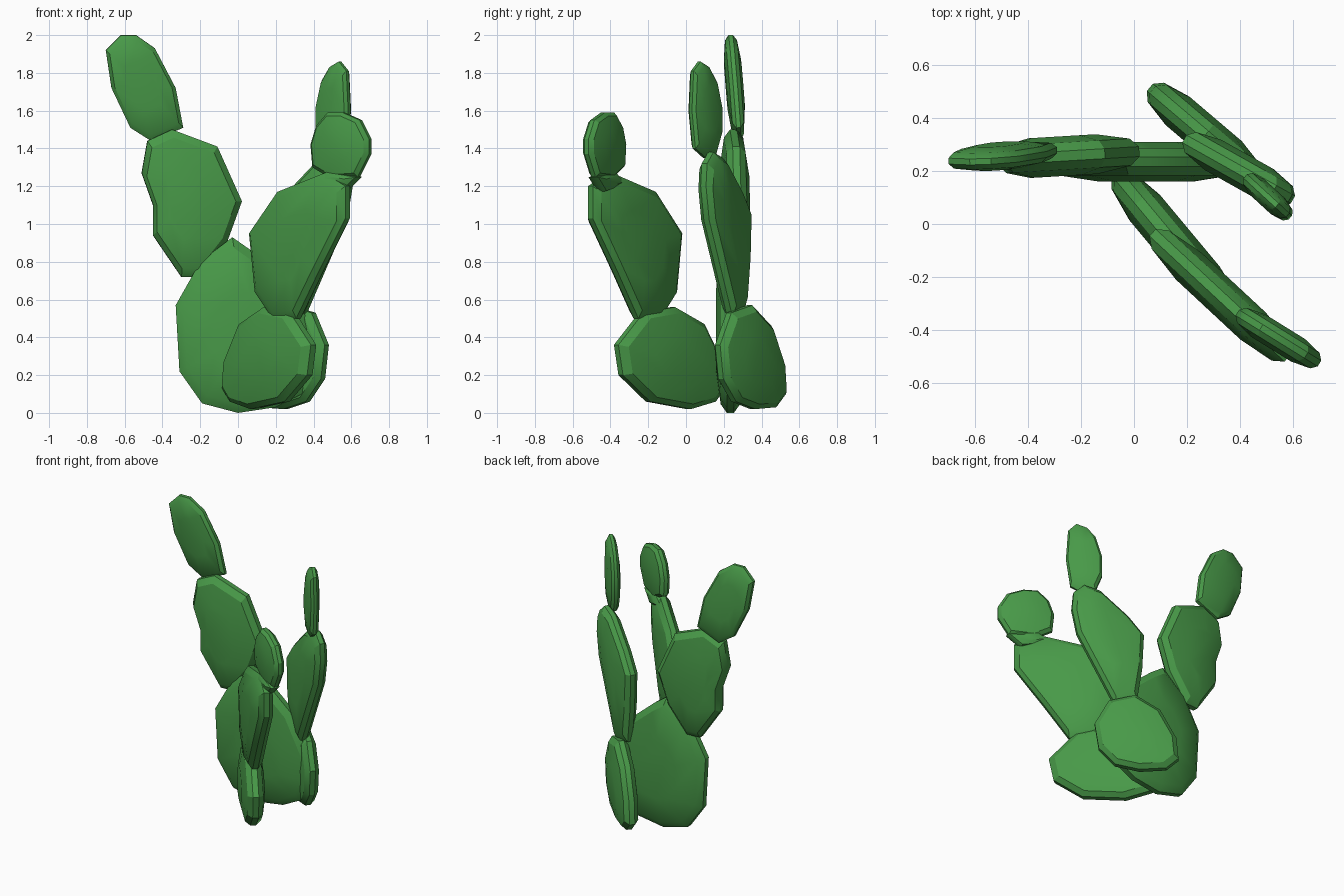
import bpy
import bmesh
from mathutils import Vector

default_cube = bpy.data.objects.get("Cube")
if default_cube:
    bpy.data.objects.remove(default_cube, do_unlink=True)


def make_material(name, color):
    material = bpy.data.materials.new(name)
    material.use_nodes = True
    material.diffuse_color = color
    shader = material.node_tree.nodes["Principled BSDF"]
    shader.inputs["Base Color"].default_value = color
    shader.inputs["Roughness"].default_value = .8
    return material


green = make_material("cactus green", (.065, .32, .065, 1))

# Cross-section of every pad: (outline scale, share of the half thickness)
SECTION = [(.48, 1), (.89, .68), (1, .25), (1, -.25), (.89, -.68), (.48, -1)]


def make_pad(name, outline, depth, thickness, turn=0, lean=0):
    """Bulging flat pad with a bevelled rim.

    outline: corner points in x and z, seen from the front
    depth:   y of the pad's middle
    turn:    change of y along x
    lean:    change of y along z
    """
    points = [Vector((x, 0, z)) for x, z in outline]
    middle = sum(points, Vector()) / len(points)
    normal = Vector((turn, -1, lean)).normalized()

    mesh = bmesh.new()
    rings = []
    for scale, share in SECTION:
        ring = []
        for point in points:
            offset = (point - middle) * scale
            offset.y = turn * offset.x + lean * offset.z
            position = middle + offset + normal * share * thickness / 2
            position.y += depth
            ring.append(mesh.verts.new(position))
        rings.append(ring)

    mesh.faces.new(rings[0])
    mesh.faces.new(rings[-1])
    for ring, following in zip(rings, rings[1:]):
        for i in range(len(ring)):
            mesh.faces.new((ring[i - 1], ring[i], following[i], following[i - 1]))
    bmesh.ops.recalc_face_normals(mesh, faces=mesh.faces)

    data = bpy.data.meshes.new(name)
    mesh.to_mesh(data)
    mesh.free()
    data.materials.append(green)
    pad = bpy.data.objects.new(name, data)
    bpy.context.collection.objects.link(pad)

    # Soft faces, crisp rim
    bpy.ops.object.select_all(action="DESELECT")
    pad.select_set(True)
    bpy.context.view_layer.objects.active = pad
    bpy.ops.object.shade_smooth_by_angle(angle=.5)
    return pad


# Centre branch, stacked from the ground up
make_pad("centre_base_pad",
         [(-.03, .93), (-.2, .8), (-.33, .57), (-.31, .22), (-.19, .05),
          (0, 0), (.2, .03), (.34, .1), (.41, .24), (.4, .43), (.26, .7), (.07, .86)],
         depth=.235, thickness=.15)
make_pad("centre_middle_pad",
         [(-.35, 1.5), (-.48, 1.44), (-.51, 1.27), (-.45, 1.1), (-.45, .94),
          (-.3, .72), (-.2, .72), (-.06, .9), (.02, 1.12), (-.11, 1.41)],
         depth=.255, thickness=.15, turn=.06)
make_pad("centre_top_pad",
         [(-.62, 2), (-.54, 2), (-.44, 1.93), (-.33, 1.72), (-.29, 1.51),
          (-.46, 1.44), (-.57, 1.51), (-.67, 1.72), (-.7, 1.92)],
         depth=.255, thickness=.09, turn=.03, lean=-.07)

# Front branch
make_pad("front_base_pad",
         [(-.07, .13), (-.06, .27), (.02, .47), (.15, .56), (.29, .53),
          (.4, .36), (.38, .2), (.26, .06), (.08, .02), (-.03, .06)],
         depth=-.06, thickness=.15, turn=-1.2)
make_pad("front_middle_pad",
         [(.07, .95), (.22, 1.17), (.47, 1.27), (.58, 1.2), (.58, 1.03),
          (.44, .75), (.32, .5), (.2, .49), (.1, .64)],
         depth=-.275, thickness=.14, turn=-.93)
make_pad("front_joint",
         [(.38, 1.21), (.48, 1.28), (.65, 1.25), (.57, 1.17)],
         depth=-.42, thickness=.09, turn=-.6)
make_pad("front_top_pad",
         [(.39, 1.42), (.42, 1.52), (.48, 1.59), (.56, 1.59), (.65, 1.55),
          (.7, 1.45), (.7, 1.37), (.64, 1.25), (.5, 1.24), (.4, 1.3)],
         depth=-.43, thickness=.1, turn=-.62)

# Back branch
make_pad("back_base_pad",
         [(.06, .1), (.07, .25), (.15, .46), (.27, .57), (.4, .53),
          (.47, .36), (.45, .18), (.37, .06), (.25, .02), (.12, .03)],
         depth=.345, thickness=.14, turn=-.85)
make_pad("back_middle_pad",
         [(.2, .8), (.19, 1.05), (.28, 1.18), (.44, 1.35), (.53, 1.38),
          (.59, 1.32), (.6, 1.2), (.57, 1.02), (.35, .51), (.23, .56)],
         depth=.205, thickness=.13, turn=-.56)
make_pad("back_top_pad",
         [(.42, 1.47), (.42, 1.62), (.45, 1.76), (.49, 1.83), (.54, 1.86),
          (.58, 1.81), (.59, 1.6), (.57, 1.4), (.51, 1.35), (.45, 1.37)],
         depth=.105, thickness=.08, turn=-.92)
